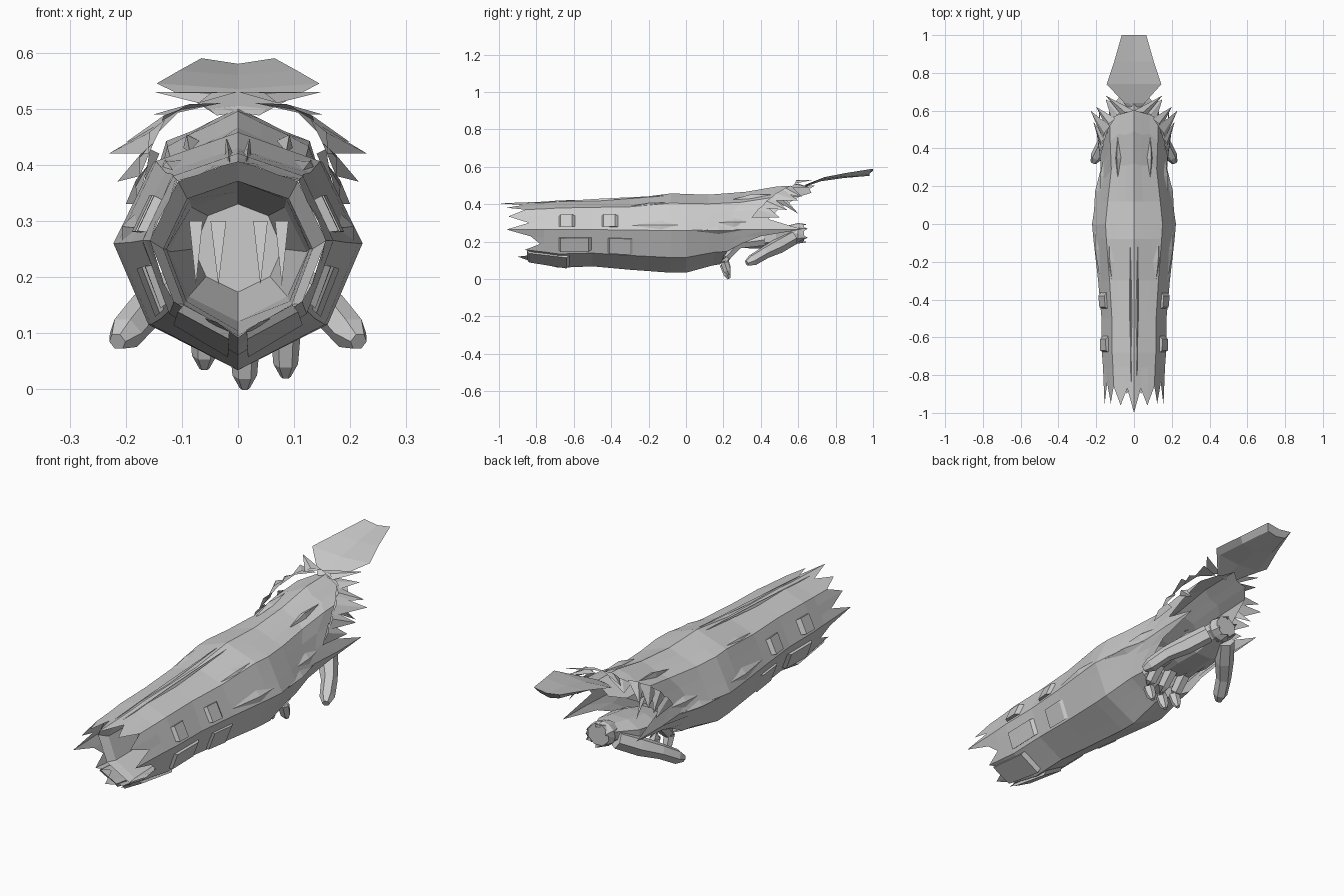
import bpy, math
from mathutils import Vector

if "Cube" in bpy.data.objects:
    bpy.data.objects.remove(bpy.data.objects["Cube"])

N = 24  # points around the shell

# y, half width, top z, mid z, bottom z
KEYS = [(-1.0, .155, .405, .265, .11), (-.8, .16, .41, .265, .09), (-.7, .17, .42, .265, .06),
        (-.5, .172, .425, .265, .068), (-.3, .19, .43, .262, .05), (-.08, .215, .458, .26, .034),
        (0, .222, .455, .26, .034), (.15, .2, .45, .265, .075), (.3, .175, .462, .265, .09),
        (.42, .185, .49, .265, .1), (.6, .19, .505, .265, .11), (.7, .17, .5, .27, .12)]


def lerp_table(table, t):
    for a, b in zip(table, table[1:]):
        if t <= b[0]:
            f = max(0, (t - a[0]) / (b[0] - a[0]))
            return [p + (q - p) * f for p, q in zip(a[1:], b[1:])]
    return list(table[-1][1:])


def shell_point(y, k, scale=1.0):
    """Point on the octagonal shell; k runs 0 (top) - 12 (bottom) - 24 (top)."""
    w, top, mid, bot = lerp_table(KEYS, y)
    side = 1
    k = k % N
    if k > N / 2:
        k, side = N - k, -1
    half = [(0, 0, top), (3, .68 * w, mid + (top - mid) * .74), (6, w, mid),
            (9, .72 * w, mid - (mid - bot) * .64), (12, 0, bot)]
    x, z = lerp_table(half, k)
    return Vector((side * x * scale, y, mid + (z - mid) * scale))


def make(name, verts, faces):
    me = bpy.data.meshes.new(name)
    me.from_pydata([tuple(v) for v in verts], [], faces)
    me.update()
    ob = bpy.data.objects.new(name, me)
    bpy.context.collection.objects.link(ob)
    return ob


def loft(name, rings, cap_start=False, cap_end=False):
    n = len(rings[0])
    verts = [p for r in rings for p in r]
    faces = [(i * n + j, i * n + (j + 1) % n, (i + 1) * n + (j + 1) % n, (i + 1) * n + j)
             for i in range(len(rings) - 1) for j in range(n)]
    if cap_start:
        faces.append(tuple(range(n))[::-1])
    if cap_end:
        faces.append(tuple(range(len(verts) - n, len(verts))))
    return make(name, verts, faces)


def tube(name, path, radii, sides=6):
    path = [Vector(p) for p in path]
    rings = []
    for i, p in enumerate(path):
        d = (path[min(i + 1, len(path) - 1)] - path[max(i - 1, 0)]).normalized()
        u = d.cross(Vector((0, 0, 1)) if abs(d.z) < .9 else Vector((0, 1, 0))).normalized()
        v = d.cross(u)
        rings.append([p + (u * math.cos(a) + v * math.sin(a)) * radii[i]
                      for a in (2 * math.pi * j / sides for j in range(sides))])
    return loft(name, rings, True, True)


def strip(name, y0, y1, k0, k1, lift=1.06, pointed=False):
    """Raised bark plate following the shell between two lengths and angles."""
    ym, km = (y0 + y1) / 2, (k0 + k1) / 2
    if pointed:
        v = [shell_point(y0, km), shell_point(ym, k0), shell_point(y1, km), shell_point(ym, k1),
             shell_point(ym, km, lift)]
        return make(name, v, [(0, 1, 4), (1, 2, 4), (2, 3, 4), (3, 0, 4)])
    lo = [shell_point(y, k, .98) for y, k in ((y0, k0), (y0, k1), (y1, k1), (y1, k0))]
    hi = [shell_point(y, k, lift) for y, k in
          ((y0 + .01, k0), (y0 + .01, k1), (y1 - .02, k1), (y1 - .02, k0))]
    return loft(name, [lo, hi], False, True)


# Hollow shell with splintered front edge and a cut-away rear underside
FRONT = [-1.0, -.87, -.96, -.86, -.95, -.84, -.96, -.83, -.78, -.86, -.8, -.9, -.82]
REAR = [(0, .69), (1, .66), (2, .67), (3, .61), (4, .5), (5, .44), (6, .62), (7, .4), (8, .3), (9, .22), (12, .18)]


def mirror_k(k):
    return k if k <= 12 else N - k


rings = [[shell_point(FRONT[mirror_k(k)], k) for k in range(N)]]
for y in (-.76, -.68, -.5, -.3, -.08, 0, .12):
    rings.append([shell_point(y, k) for k in range(N)])
for t in (.35, .65, 1):
    rings.append([shell_point(.12 + t * (lerp_table(REAR, mirror_k(k))[0] - .12), k) for k in range(N)])
loft("log_shell", rings)

# Inner lining of the hollow
inner = [(-.78, .97), (-.74, .8), (-.5, .74), (0, .55), (.22, .42)]
loft("inner_lining", [[shell_point(y, k, s) + Vector((0, 0, -.015 if s < .9 else 0))
                       for k in range(0, N, 3)] for y, s in inner], False, True)

# Splinters standing in the mouth
for i, (x, w) in enumerate([(-.075, .012), (-.035, .014), (.04, .013), (.078, .012)]):
    make(f"mouth_splinter_{i}", [(x - w, -.6, .3), (x + w, -.6, .3), (x, -.57, .3), (x, -.62, .185)],
         [(0, 1, 3), (1, 2, 3), (2, 0, 3), (0, 2, 1)])

# Raised bark plates and ridges, on both sides
PLATES = [(-.68, -.59, 4.1, 5.6, 1.1, False), (-.45, -.36, 4.1, 5.6, 1.08, False),
          (-.68, -.5, 7, 8.6, 1.07, False), (-.42, -.28, 7, 8.8, 1.05, False),
          (-.3, .03, 4.9, 5.9, 1.06, True), (.17, .34, 4.7, 5.7, 1.08, True),
          (.05, .3, 5.6, 6.6, 1.06, True), (-.9, -.05, .25, .6, 1.06, True),
          (.24, .46, 1.7, 2.4, 1.1, True), (-.85, -.62, 9.4, 11.6, 1.08, False),
          (-.3, -.1, 2.2, 3.2, 1.04, True)]
for i, (y0, y1, k0, k1, lift, pt) in enumerate(PLATES):
    strip(f"bark_plate_right_{i}", y0, y1, k0, k1, lift, pt)
    strip(f"bark_plate_left_{i}", y0, y1, N - k1, N - k0, lift, pt)

# Ragged splinters flaring around the rear
QUILLS = [((.13, .52, .48), (.16, .44, .42), (.23, .6, .42)), ((.15, .46, .44), (.175, .4, .38), (.215, .54, .37)),
          ((.16, .42, .4), (.18, .35, .33), (.2, .5, .33)), ((.1, .56, .5), (.14, .5, .46), (.2, .62, .44)),
          ((.03, .6, .51), (.12, .56, .49), (.15, .66, .49)), ((.14, .48, .42), (.15, .54, .42), (.17, .6, .35)),
          ((0, .6, .53), (.07, .58, .51), (.15, .68, .53))]
for i, tri in enumerate(QUILLS):
    for side, s in (("right", 1), ("left", -1)):
        a, b, c = (Vector((p[0] * s, p[1], p[2])) for p in tri)
        m = (a + b) / 2 + Vector((.012 * s, 0, .008))
        make(f"rear_splinter_{side}_{i}", [a, m, b, c], [(0, 1, 3), (1, 2, 3), (2, 0, 3)])

# Tail plate: shallow V, wide near the shell and narrow at the end
tail = [(.64, .05, .505, .5, .012), (.74, .145, .535, .545, .012), (.86, .105, .56, .568, .02), (1.0, .065, .58, .59, .028)]
loft("tail_plate", [[Vector(p) for p in ((-w, y, ze), (0, y, zc), (w, y, ze), (w * .75, y - .02, ze - th),
                                         (0, y - .02, zc - th), (-w * .75, y - .02, ze - th))]
                    for y, w, zc, ze, th in tail], True, True)

# Palm under the rear, narrowing to a wrist
palm = [(.26, .09, .2, .035), (.36, .12, .21, .05), (.48, .11, .22, .06), (.57, .065, .24, .045), (.63, .055, .25, .05)]
loft("palm", [[Vector((math.cos(a) * w, y, z + math.sin(a) * h))
               for a in (math.pi * (2 * j + 1) / 8 for j in range(8))] for y, w, z, h in palm], True, True)

# Torn cuff at the wrist
cuff = []
for y, r in ((.55, .05), (.6, .065), (None, .055)):
    cuff.append([Vector((math.cos(j * math.pi / 6) * r, y or (.65 if j % 2 else .61),
                         .245 + math.sin(j * math.pi / 6) * r * .85)) for j in range(12)])
loft("wrist_cuff", cuff)

# Thumb and outer finger spread to the sides
for side, s in (("right", 1), ("left", -1)):
    tube(f"outer_finger_{side}", [(s * .05, .57, .22), (s * .11, .49, .175), (s * .165, .42, .14),
                                  (s * .2, .355, .1), (s * .215, .325, .085)], [.04, .042, .034, .032, .016])

# Middle fingers curling forward and down
for i, (x, dz) in enumerate([(-.06, .035), (.012, 0), (.085, .02)]):
    tube(f"curled_finger_{i}", [(x, .42, .21), (x, .28, .19), (x, .215, .12), (x, .205, .07 + dz),
                                (x, .22, .025 + dz), (x, .23, .002 + dz)], [.035, .032, .027, .026, .022, .009])
